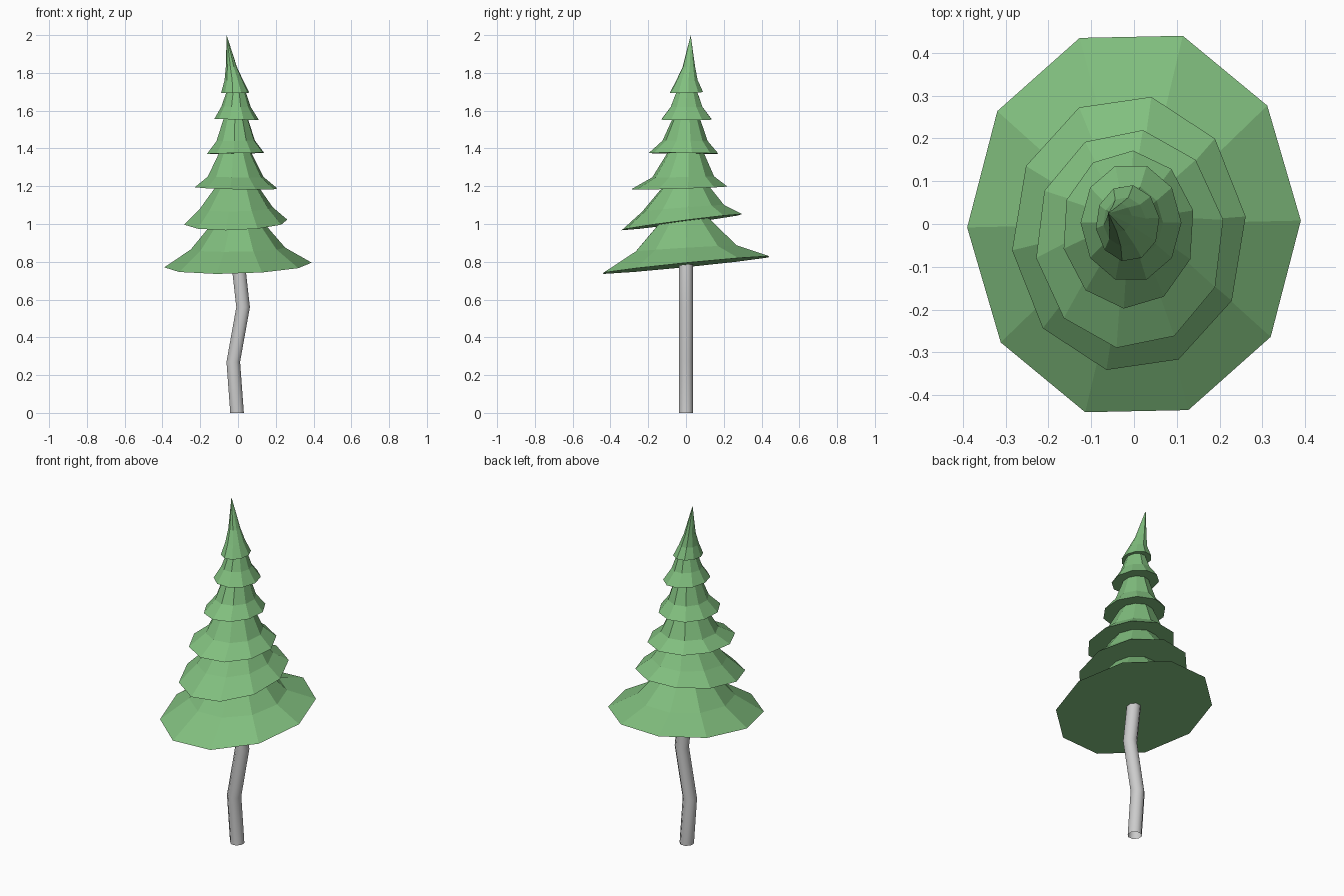
import bpy, bmesh, math

if "Cube" in bpy.data.objects:
    bpy.data.objects.remove(bpy.data.objects["Cube"])

green = bpy.data.materials.new("foliage_green")
green.diffuse_color = (0.22, 0.52, 0.21, 1)
green.use_nodes = True
green.node_tree.nodes["Principled BSDF"].inputs["Base Color"].default_value = green.diffuse_color


def ring(bm, sides, cx, cy, z, rx, ry, phase=0, tilt=(0, 0)):
    """One loop of vertices, optionally tilted in z by x and y."""
    verts = []
    for i in range(sides):
        a = math.radians(phase) + 2 * math.pi * i / sides
        x, y = cx + rx * math.cos(a), cy + ry * math.sin(a)
        verts.append(bm.verts.new((x, y, z + tilt[0] * x + tilt[1] * y)))
    return verts


def bridge(bm, a, b):
    n = len(a)
    for i in range(n):
        bm.faces.new((a[i], a[(i + 1) % n], b[(i + 1) % n], b[i]))


def finish(bm, name, mat=None):
    bmesh.ops.recalc_face_normals(bm, faces=bm.faces)
    mesh = bpy.data.meshes.new(name)
    bm.to_mesh(mesh)
    bm.free()
    if mat:
        mesh.materials.append(mat)
    ob = bpy.data.objects.new(name, mesh)
    bpy.context.collection.objects.link(ob)
    return ob


# Crooked trunk, open at the base
bm = bmesh.new()
loops = [ring(bm, 8, x, 0, z, 0.039, 0.039, 22.5)
         for x, z in ((-0.005, 0), (-0.025, 0.27), (0.027, 0.56), (0.0, 0.80))]
for a, b in zip(loops, loops[1:]):
    bridge(bm, a, b)
trunk = finish(bm, "trunk")
bpy.context.view_layer.objects.active = trunk
trunk.select_set(True)
bpy.ops.object.shade_smooth_by_angle(angle=math.radians(50))

# Foliage tiers: phase, tilt, then skirt / middle / upper loops as (cx, cy, z, rx, ry)
tiers = [
    (1, (0.03, 0.10), [(0, 0, 0.783, 0.39, 0.46), (0, 0, 0.87, 0.25, 0.28), (0, 0, 1.03, 0.115, 0.125)]),
    (7, (0.03, 0.13), [(-0.012, -0.022, 1.013, 0.275, 0.325), (-0.01, -0.015, 1.085, 0.195, 0.22),
                       (-0.005, 0, 1.21, 0.105, 0.115)]),
    (10, (-0.02, 0.03), [(-0.01, -0.035, 1.192, 0.222, 0.257), (-0.012, -0.015, 1.25, 0.15, 0.165),
                         (-0.015, 0, 1.40, 0.075, 0.085)]),
    (14, (0.02, -0.01), [(-0.013, -0.013, 1.374, 0.156, 0.185), (-0.012, -0.005, 1.44, 0.105, 0.12),
                         (-0.012, 0.002, 1.57, 0.062, 0.068)]),
    (0, (-0.03, 0), [(-0.007, 0.003, 1.553, 0.118, 0.14), (-0.01, 0.003, 1.62, 0.078, 0.088),
                     (-0.01, 0.005, 1.72, 0.044, 0.05)]),
    (8, (0, 0.03), [(-0.015, 0.002, 1.695, 0.075, 0.09), (-0.022, 0.005, 1.76, 0.05, 0.058),
                    (-0.035, 0.015, 1.83, 0.03, 0.034)]),
]
for i, (phase, tilt, profile) in enumerate(tiers):
    bm = bmesh.new()
    weights = (1, 0.6, 0.1)          # tilt fades out upwards
    loops = [ring(bm, 10, *p, phase, (tilt[0] * w, tilt[1] * w))
             for p, w in zip(profile, weights)]
    for a, b in zip(loops, loops[1:]):
        bridge(bm, a, b)
    bm.faces.new(loops[0][::-1])     # flat underside
    if i == len(tiers) - 1:          # bent pointed tip
        tip = bm.verts.new((-0.06, 0.025, 2.0))
        top = loops[-1]
        for k in range(10):
            bm.faces.new((top[k], top[(k + 1) % 10], tip))
    finish(bm, f"foliage_tier_{i + 1}", green)
